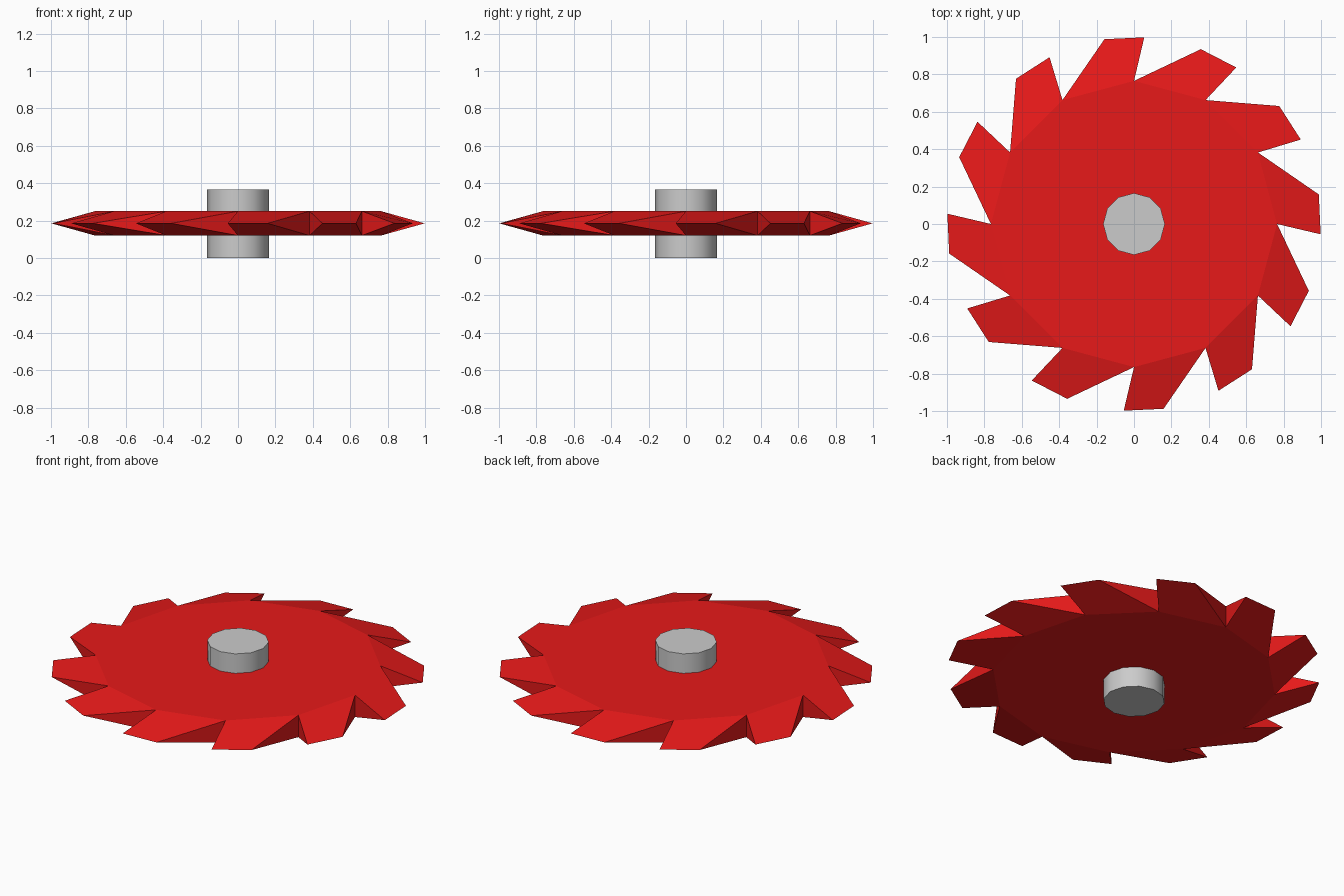
import bpy, bmesh
from math import pi
from mathutils import Vector, Matrix

if "Cube" in bpy.data.objects:
    bpy.data.objects.remove(bpy.data.objects["Cube"])

TEETH = 12
ROOT_R, Z_LOW, Z_HIGH = 0.765, 0.12, 0.25
Z_TIP = (Z_LOW + Z_HIGH) / 2

def material(name, color):
    mat = bpy.data.materials.new(name)
    mat.diffuse_color = color
    mat.use_nodes = True
    mat.node_tree.nodes["Principled BSDF"].inputs["Base Color"].default_value = mat.diffuse_color
    return mat

def finish(bm, name):
    bmesh.ops.recalc_face_normals(bm, faces=bm.faces)
    mesh = bpy.data.meshes.new(name)
    bm.to_mesh(mesh)
    bm.free()
    obj = bpy.data.objects.new(name, mesh)
    bpy.context.collection.objects.link(obj)
    return obj

# Saw blade: twelve-sided disc, each side drawn out to a slanted knife-edge tooth
bm = bmesh.new()
top, bottom, lead, trail = [], [], [], []
for i in range(TEETH):
    turn = Matrix.Rotation(2 * pi * i / TEETH, 4, 'Z')
    for ring, co in ((top, (ROOT_R, 0, Z_HIGH)), (bottom, (ROOT_R, 0, Z_LOW)),
                     (lead, (0.998, -0.055, Z_TIP)), (trail, (0.988, 0.158, Z_TIP))):
        ring.append(bm.verts.new(turn @ Vector(co)))
bm.faces.new(top)
bm.faces.new(bottom[::-1])
for i in range(TEETH):
    j = (i + 1) % TEETH
    bm.faces.new((top[i], lead[i], trail[i], top[j]))
    bm.faces.new((bottom[j], trail[i], lead[i], bottom[i]))
    bm.faces.new((top[i], bottom[i], lead[i]))
    bm.faces.new((top[j], trail[i], bottom[j]))
blade = finish(bm, "saw_blade")
blade.data.materials.append(material("blade_red", (0.8, 0.01, 0.01, 1)))

# Axle through the centre
bpy.ops.mesh.primitive_cylinder_add(vertices=12, radius=0.165, depth=0.365,
                                    location=(0, 0, 0.1825))
axle = bpy.context.object
axle.name = "axle"
bpy.ops.object.shade_smooth_by_angle(angle=pi / 4)
